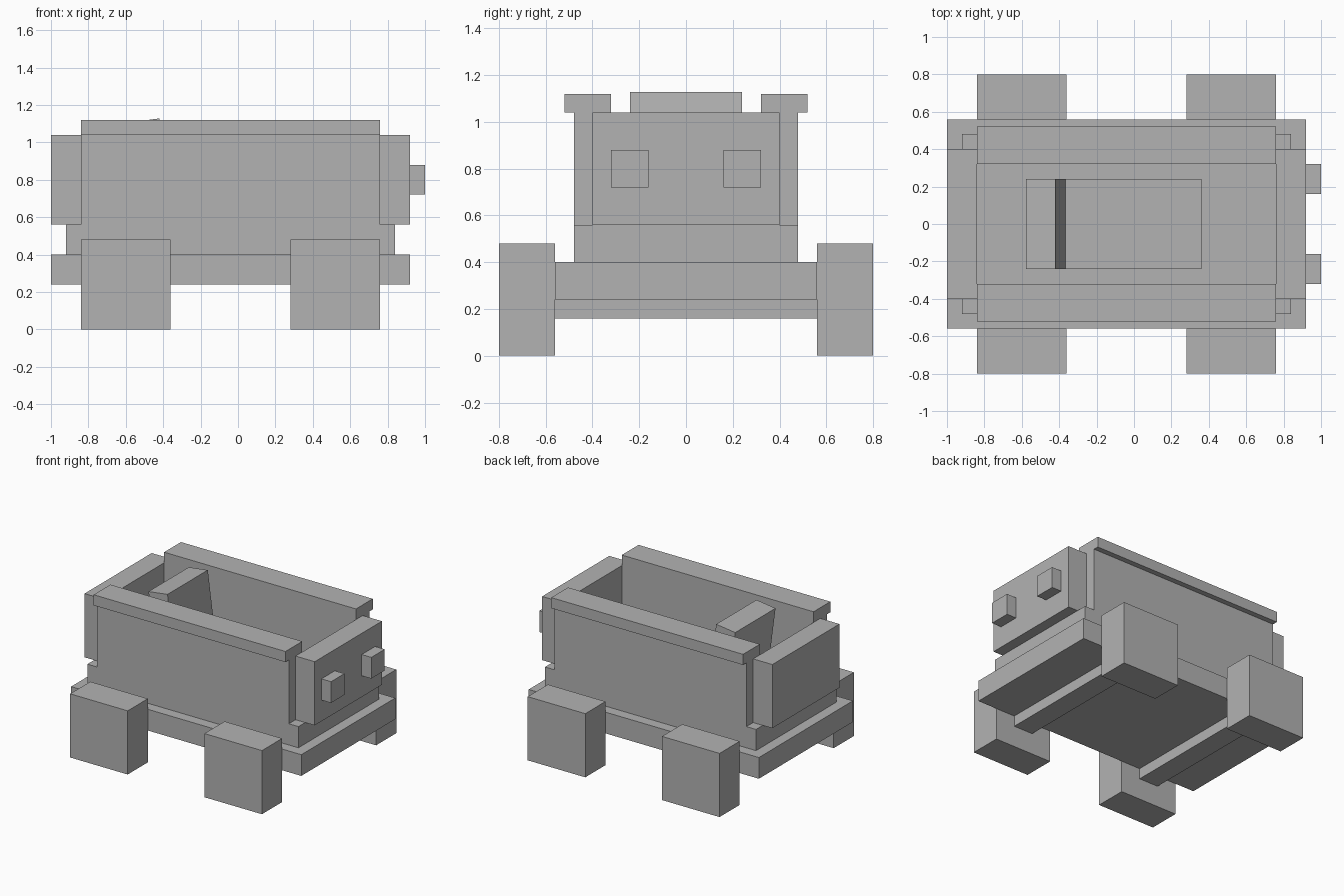
import bpy, math
from mathutils import Matrix, Vector

if "Cube" in bpy.data.objects:
    bpy.data.objects.remove(bpy.data.objects["Cube"])

grey = bpy.data.materials.new("plain grey")
grey.diffuse_color = (0.45, 0.45, 0.45, 1)
grey.use_nodes = True
grey.node_tree.nodes["Principled BSDF"].inputs["Base Color"].default_value = grey.diffuse_color


def box(name, x, y, z):
    """Box spanning the given (low, high) ranges."""
    v = [(a, b, c) for a in x for b in y for c in z]
    f = [(0, 1, 3, 2), (4, 6, 7, 5), (0, 4, 5, 1), (2, 3, 7, 6), (0, 2, 6, 4), (1, 5, 7, 3)]
    me = bpy.data.meshes.new(name)
    me.from_pydata(v, [], f)
    me.materials.append(grey)
    ob = bpy.data.objects.new(name, me)
    bpy.context.collection.objects.link(ob)
    return ob


def pair(name, x, y, z):
    """Box and its mirror image across y = 0."""
    box(name + "_left", x, y, z)
    box(name + "_right", x, (-y[1], -y[0]), z)


# Chassis plate and tub floor
box("chassis", (-1.0, 0.92), (-0.56, 0.56), (0.24, 0.40))
box("tub_floor", (-0.92, 0.84), (-0.48, 0.48), (0.40, 0.56))

# Axles and square wheels
for end, cx in (("rear", -0.60), ("front", 0.52)):
    box(end + "_axle", (cx - 0.08, cx + 0.08), (-0.56, 0.56), (0.16, 0.24))
    pair(end + "_wheel", (cx - 0.24, cx + 0.24), (0.56, 0.80), (0.0, 0.48))

# Side walls with overhanging rails
pair("side_wall", (-0.84, 0.76), (0.32, 0.48), (0.56, 1.04))
pair("side_rail", (-0.84, 0.76), (0.32, 0.52), (1.04, 1.12))

# End panels and headlights
box("rear_panel", (-1.0, -0.84), (-0.40, 0.40), (0.56, 1.04))
box("front_panel", (0.76, 0.92), (-0.40, 0.40), (0.56, 1.04))
pair("headlight", (0.92, 1.0), (0.16, 0.32), (0.72, 0.88))

# Seat cushion and reclined backrest, hung from its front top edge
box("seat_cushion", (-0.44, 0.36), (-0.24, 0.24), (0.56, 0.72))
back = box("seat_backrest", (-0.16, 0.0), (-0.24, 0.24), (-0.54, 0.0))
back.data.transform(Matrix.Translation(Vector((-0.42, 0, 1.128)))
                    @ Matrix.Rotation(math.radians(-7.5), 4, 'Y'))
